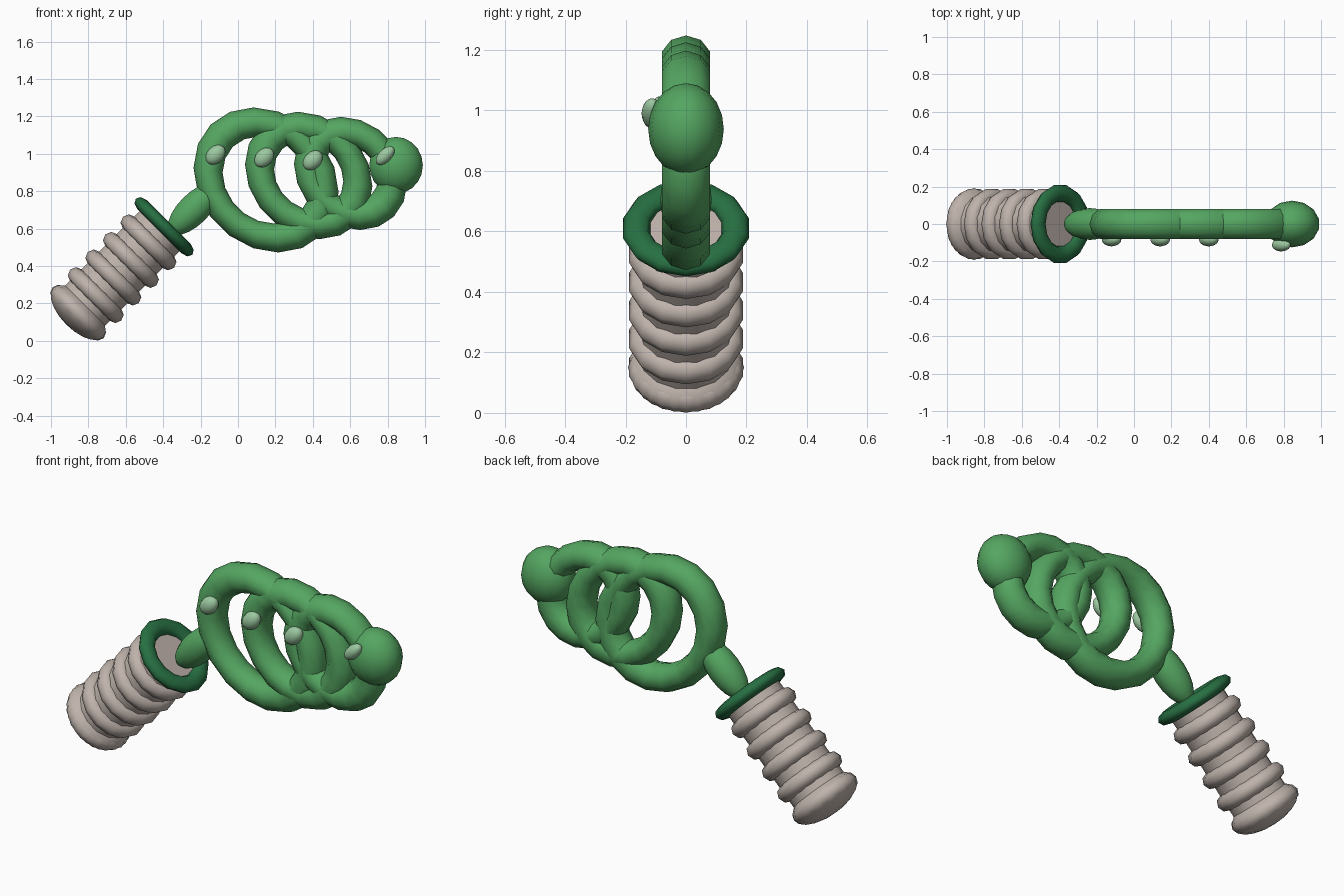
import bpy
from math import pi
from mathutils import Matrix, Vector

if "Cube" in bpy.data.objects:
    bpy.data.objects.remove(bpy.data.objects["Cube"])

TILT = Matrix.Rotation(pi / 4, 4, 'Y')          # local z runs along the handle
AXIS = Vector((0.7071, 0, 0.7071))
COLLAR = Vector((-0.395, 0, 0.61))


def material(name, rgb):
    m = bpy.data.materials.new(name)
    m.diffuse_color = (*rgb, 1)
    m.use_nodes = True
    m.node_tree.nodes["Principled BSDF"].inputs["Base Color"].default_value = m.diffuse_color
    return m


GREEN = material("leaf_green", (0.09, 0.38, 0.12))
DARK = material("dark_green", (0.02, 0.16, 0.055))
PALE = material("pale_green", (0.33, 0.58, 0.35))
BEIGE = material("beige", (0.52, 0.45, 0.41))


def finish(name, mat, loc, rot, scale=(1, 1, 1)):
    ob = bpy.context.object
    ob.name = name
    ob.data.materials.append(mat)
    bpy.ops.object.shade_smooth_by_angle(angle=1.05)
    ob.matrix_world = (Matrix.Translation(loc) @ rot
                       @ Matrix.Diagonal((*scale, 1)))
    return ob


def torus(name, mat, loc, rot, major, minor, scale=(1, 1, 1), segs=14, sides=8):
    bpy.ops.mesh.primitive_torus_add(major_radius=major, minor_radius=minor,
                                     major_segments=segs, minor_segments=sides)
    return finish(name, mat, loc, rot, scale)


def ball(name, mat, loc, radii, rot=TILT, segs=14, rings=10):
    bpy.ops.mesh.primitive_uv_sphere_add(segments=segs, ring_count=rings, radius=1)
    return finish(name, mat, loc, rot, radii)


# Ribbed handle: core, rounded pommel, ribs and collar
bpy.ops.mesh.primitive_cylinder_add(vertices=14, radius=0.155, depth=0.65)
finish("handle_core", BEIGE, COLLAR - AXIS * 0.325, TILT)
ball("pommel", BEIGE, COLLAR - AXIS * 0.65, (0.192, 0.192, 0.09))
for i in range(5):
    torus(f"handle_rib_{i + 1}", BEIGE, COLLAR - AXIS * (0.65 - 0.133 * i),
          TILT, 0.148, 0.045)
torus("collar", DARK, COLLAR, TILT, 0.167, 0.046, (1, 1, 0.75))

# Neck joining the handle to the loops
ball("neck", GREEN, (-0.235, 0, 0.705), (0.085, 0.085, 0.18))

# Three shrinking oval loops, each with a bead on its upper left
LOOP_ROT = TILT @ Matrix.Rotation(pi / 2, 4, 'X')
LOOPS = [(0.15, 0.86, 0.335), (0.378, 0.884, 0.284), (0.602, 0.895, 0.243)]
for i, (x, z, r) in enumerate(LOOPS):
    torus(f"loop_{i + 1}", GREEN, (x, 0, z), LOOP_ROT, r, 0.084,
          (1, 0.845, 1), 18, 10)
    ball(f"loop_bead_{i + 1}", PALE, (-0.12 + 0.26 * i, -0.082, 0.995 - 0.015 * i),
         (0.045, 0.038, 0.06), segs=12, rings=8)

# Head at the tip with its bead
ball("head", GREEN, (0.845, 0, 0.938), (0.147, 0.125, 0.152), Matrix.Identity(4))
ball("head_bead", PALE, (0.787, -0.112, 0.99), (0.035, 0.035, 0.062),
     segs=12, rings=8)
